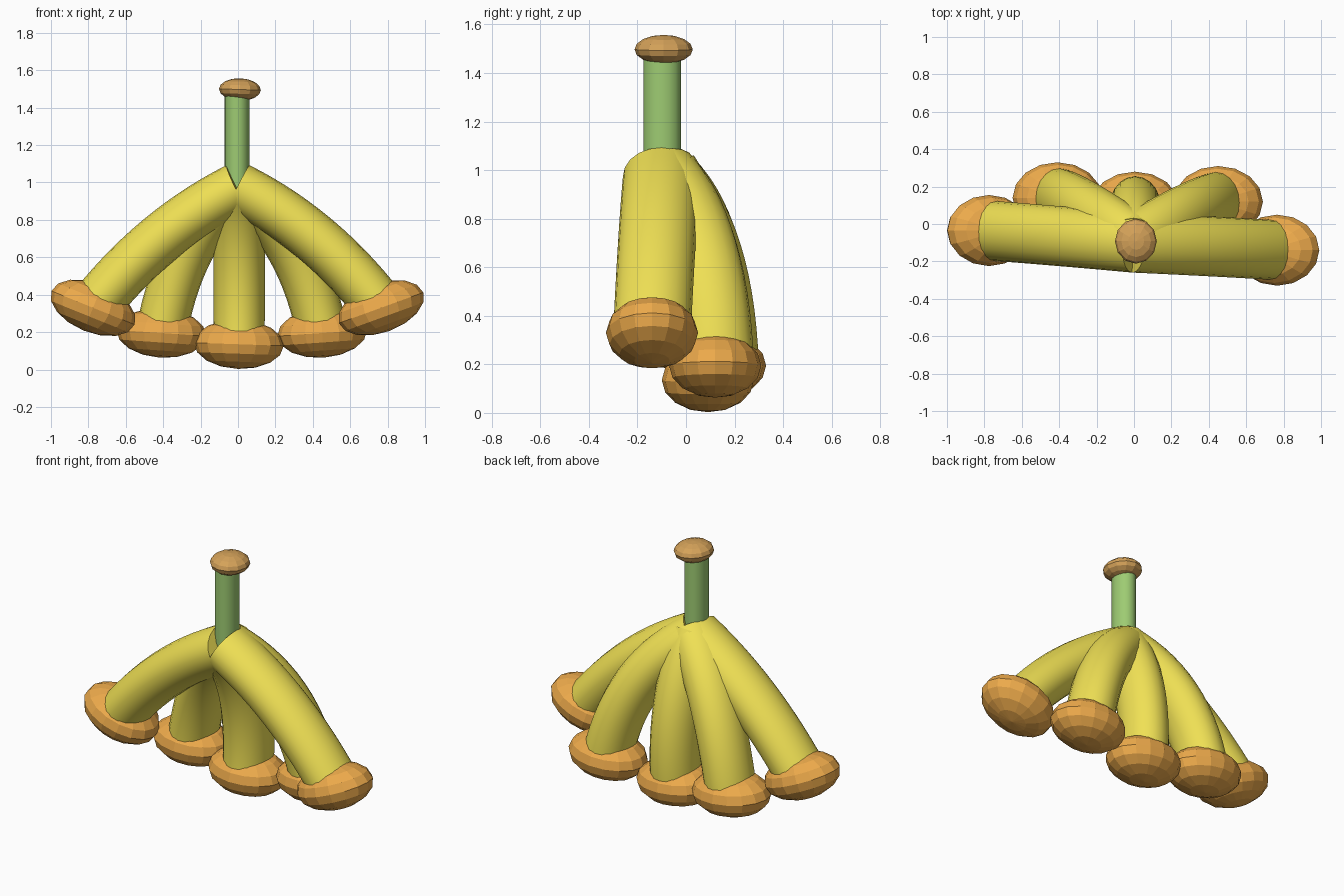
import bpy, bmesh, math
from mathutils import Vector

if "Cube" in bpy.data.objects:
    bpy.data.objects.remove(bpy.data.objects["Cube"])


def material(name, rgb):
    m = bpy.data.materials.new(name)
    m.diffuse_color = (*rgb, 1)
    m.use_nodes = True
    m.node_tree.nodes["Principled BSDF"].inputs["Base Color"].default_value = m.diffuse_color
    return m


YELLOW = material("yellow", (0.87, 0.75, 0.09))
ORANGE = material("orange", (0.84, 0.40, 0.07))
BROWN = material("brown", (0.66, 0.36, 0.10))
GREEN = material("green", (0.34, 0.60, 0.17))


def sweep(name, p0, p1, p2, rx, ry, mat, steps=14, sides=20):
    """Elliptical tube along a quadratic curve, closed at both ends."""
    p0, p1, p2 = Vector(p0), Vector(p1), Vector(p2)
    bm = bmesh.new()
    rings = []
    for i in range(steps + 1):
        t = i / steps
        c = p0 * (1 - t) ** 2 + p1 * 2 * t * (1 - t) + p2 * t * t
        d = ((p1 - p0) * (1 - t) + (p2 - p1) * t).normalized()
        v = Vector((0, 1, 0))
        v = (v - d * v.dot(d)).normalized()
        u = v.cross(d)
        ring = []
        for k in range(sides):
            a = 2 * math.pi * k / sides
            ring.append(bm.verts.new(c + u * rx * math.cos(a) + v * ry * math.sin(a)))
        rings.append(ring)
    for a, b in zip(rings, rings[1:]):
        for k in range(sides):
            n = (k + 1) % sides
            bm.faces.new((a[k], a[n], b[n], b[k]))
    bm.faces.new(rings[0])
    bm.faces.new(rings[-1])
    bmesh.ops.recalc_face_normals(bm, faces=bm.faces)
    me = bpy.data.meshes.new(name)
    bm.to_mesh(me)
    bm.free()
    ob = bpy.data.objects.new(name, me)
    bpy.context.collection.objects.link(ob)
    me.materials.append(mat)
    bpy.ops.object.select_all(action='DESELECT')
    ob.select_set(True)
    bpy.context.view_layer.objects.active = ob
    bpy.ops.object.shade_smooth_by_angle(angle=math.radians(40))


def ellipsoid(name, loc, size, tilt, mat, segments=16):
    bpy.ops.mesh.primitive_uv_sphere_add(segments=segments, ring_count=8, radius=1,
                                         location=loc, rotation=(0, math.radians(tilt), 0))
    ob = bpy.context.object
    ob.name = name
    ob.scale = size
    ob.data.materials.append(mat)


# Bananas: name, curve control point, tip centre, tip tilt
ROOT = (0, -0.1, 0.97)
BANANAS = [
    ("outer_left", (-0.44, -0.06, 0.75), (-0.775, -0.035, 0.33), 22),
    ("back_left", (-0.31, 0.12, 0.735), (-0.41, 0.14, 0.195), 4),
    ("middle", (0.01, 0.13, 0.64), (0.005, 0.09, 0.135), 2),
    ("back_right", (0.34, 0.10, 0.735), (0.45, 0.12, 0.195), -4),
    ("outer_right", (0.44, -0.12, 0.75), (0.765, -0.14, 0.33), -20),
]
for name, ctrl, tip, tilt in BANANAS:
    sweep("banana_" + name, ROOT, ctrl, tip, 0.137, 0.16, YELLOW)
    ellipsoid("tip_" + name, tip, (0.24, 0.19, 0.132), tilt, ORANGE)

# Stem and its cap
sweep("stem", (-0.005, -0.098, 0.96), (-0.005, -0.098, 1.2), (-0.005, -0.098, 1.49),
      0.066, 0.078, GREEN, steps=2, sides=16)
ellipsoid("stem_cap", (0.01, -0.092, 1.497), (0.112, 0.12, 0.06), 2, BROWN, segments=12)
